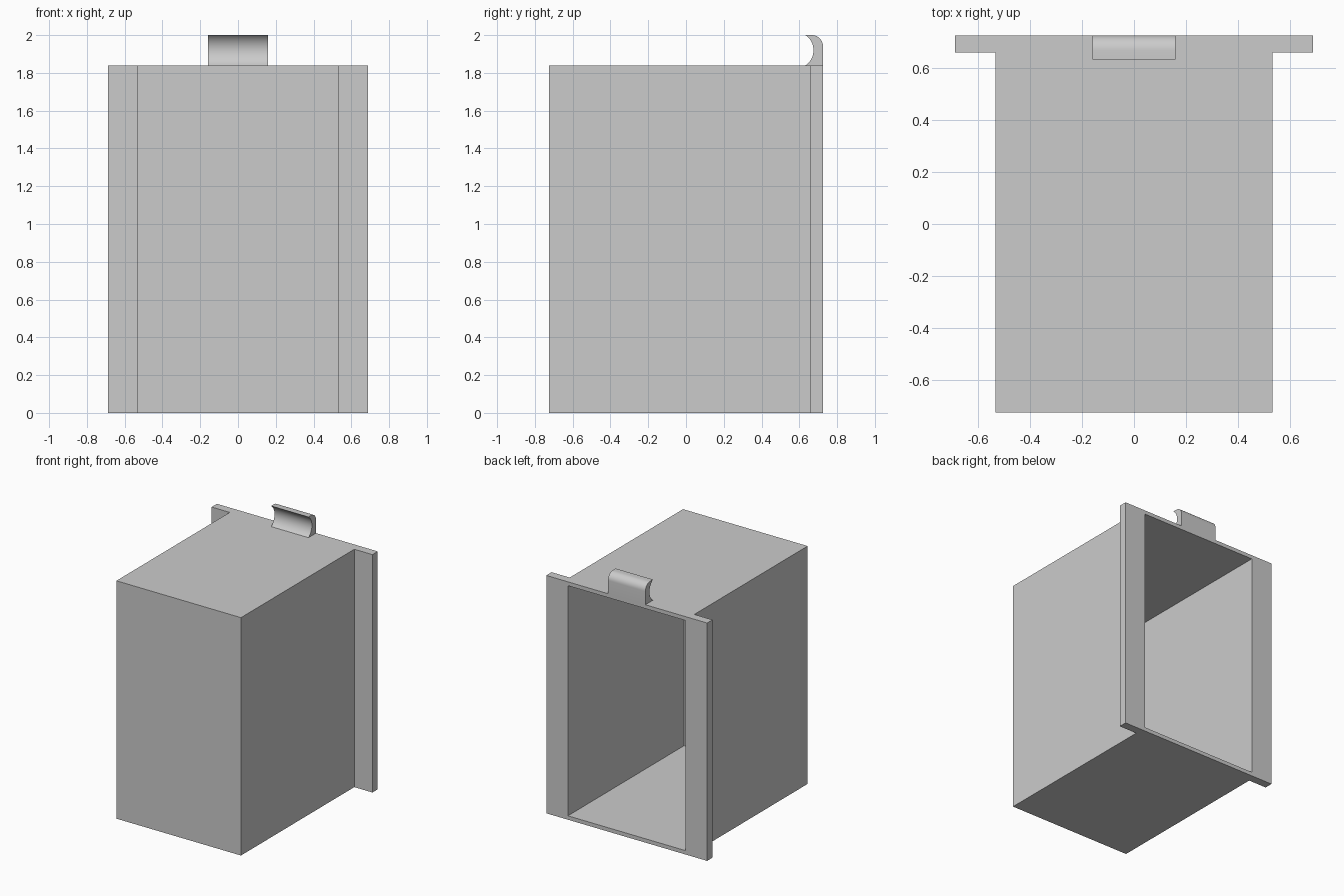
import bpy, bmesh, math

if "Cube" in bpy.data.objects:
    bpy.data.objects.remove(bpy.data.objects["Cube"])

BACK, FRONT = 0.725, -0.725      # depth extents
BODY_X, FLANGE_X = 0.533, 0.688  # half widths
FLANGE_Y, HEIGHT, WALL = 0.66, 1.84, 0.03
HOOK_X, HOOK_Y, TOP = 0.16, 0.633, 2.0

grey = bpy.data.materials.new("plain grey")
grey.diffuse_color = (0.6, 0.6, 0.6, 1)
grey.use_nodes = True
grey.node_tree.nodes["Principled BSDF"].inputs["Base Color"].default_value = grey.diffuse_color


def extrude(name, points, offset):
    """Solid made by sweeping a closed outline of 3D points along offset."""
    bm = bmesh.new()
    face = bm.faces.new([bm.verts.new(p) for p in points])
    swept = bmesh.ops.extrude_face_region(bm, geom=[face])["geom"]
    bmesh.ops.translate(bm, vec=offset,
                        verts=[v for v in swept if isinstance(v, bmesh.types.BMVert)])
    bmesh.ops.recalc_face_normals(bm, faces=bm.faces)
    mesh = bpy.data.meshes.new(name)
    bm.to_mesh(mesh)
    bm.free()
    mesh.materials.append(grey)
    obj = bpy.data.objects.new(name, mesh)
    bpy.context.collection.objects.link(obj)
    return obj


def arc(cy, cz, r, start, end, steps):
    """Points on a circle in the side plane, angles in radians."""
    angles = [start + (end - start) * i / steps for i in range(steps + 1)]
    return [(-HOOK_X, cy + r * math.cos(a), cz + r * math.sin(a)) for a in angles]


# Box with side flanges: T-shaped plan raised to full height
half = [(FLANGE_X, BACK), (FLANGE_X, FLANGE_Y), (BODY_X, FLANGE_Y), (BODY_X, FRONT)]
plan = half + [(-x, y) for x, y in reversed(half)]
box = extrude("flanged_box", [(x, y, 0) for x, y in plan], (0, 0, HEIGHT))

# Cavity open at the back
ix = BODY_X - WALL
rect = [(-ix, WALL), (ix, WALL), (ix, HEIGHT - WALL), (-ix, HEIGHT - WALL)]
cutter = extrude("cavity_cutter", [(x, FRONT + WALL, z) for x, z in rect],
                 (0, BACK - FRONT + 0.1, 0))
cutter.hide_render = True
cutter.hide_set(True)
cut = box.modifiers.new("cavity", 'BOOLEAN')
cut.operation, cut.solver, cut.object = 'DIFFERENCE', 'EXACT', cutter

# Finger hook: rounded outer top corner, hollow front
h = (TOP - HEIGHT) / 2
sag = 0.042
r = (h * h + sag * sag) / (2 * sag)
sweep = math.asin(h / r)
round_r = 0.058
profile = [(-HOOK_X, BACK, HEIGHT)]
profile += arc(BACK - round_r, TOP - round_r, round_r, 0, math.pi / 2, 10)
profile += arc(HOOK_Y + sag - r, HEIGHT + h, r, sweep, -sweep, 16)
hook = extrude("finger_hook", profile, (2 * HOOK_X, 0, 0))
bpy.context.view_layer.objects.active = hook
hook.select_set(True)
bpy.ops.object.shade_smooth_by_angle(angle=math.radians(30))
